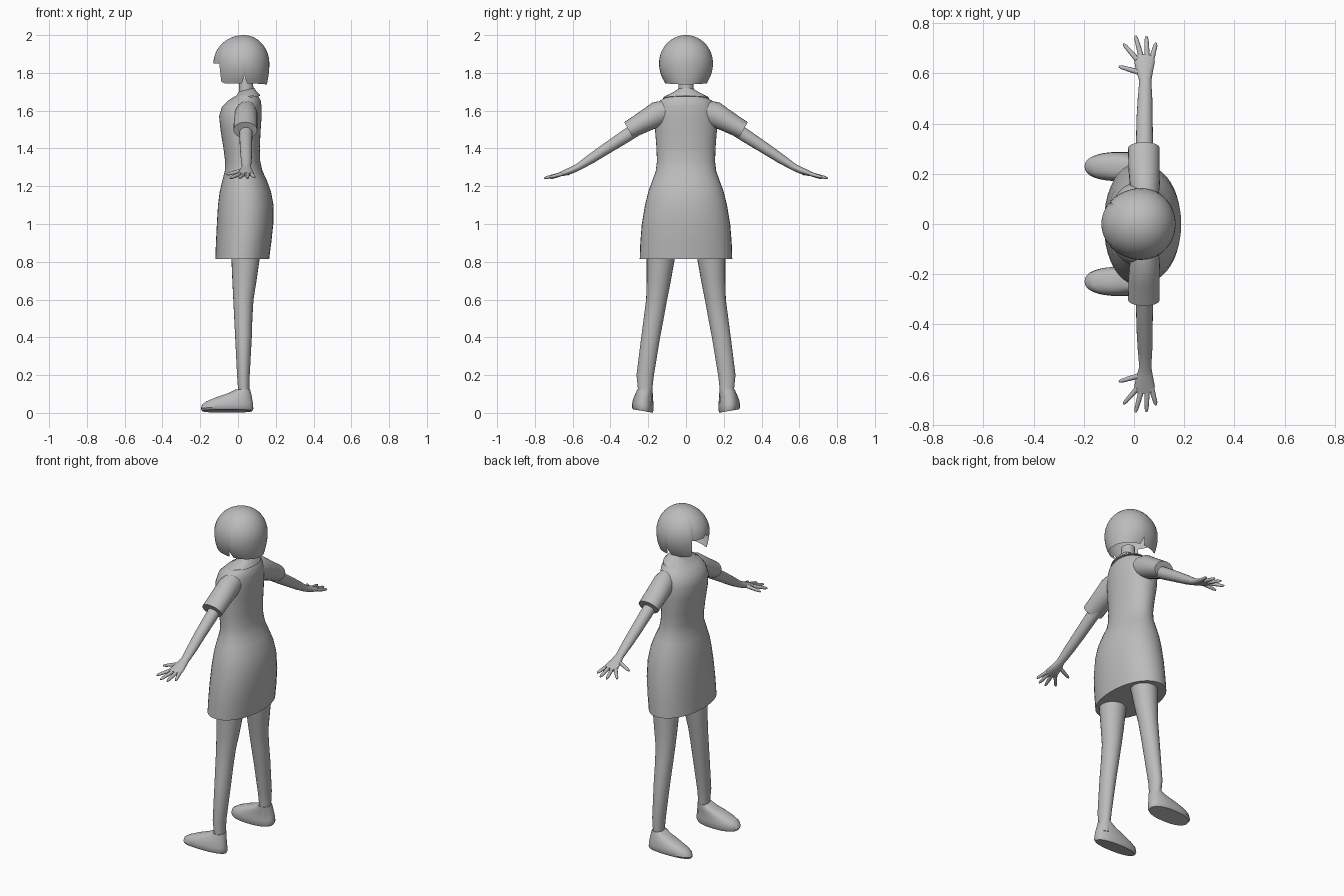
import bpy, bmesh, math
from mathutils import Vector

GREY = bpy.data.materials.new("plain_grey")
GREY.diffuse_color = (0.5, 0.5, 0.5, 1)


def finish(name, bm, angle=40):
    bmesh.ops.recalc_face_normals(bm, faces=bm.faces)
    me = bpy.data.meshes.new(name)
    bm.to_mesh(me)
    bm.free()
    me.materials.append(GREY)
    ob = bpy.data.objects.new(name, me)
    bpy.context.collection.objects.link(ob)
    bpy.ops.object.select_all(action='DESELECT')
    ob.select_set(True)
    bpy.context.view_layer.objects.active = ob
    bpy.ops.object.shade_smooth_by_angle(angle=math.radians(angle))
    return ob


def loft(name, rings, n=24, power=2.0, angle=40):
    """Skin closed rings given as (centre, u vector, v vector), capped at both ends."""
    bm = bmesh.new()
    loops = []
    for c, u, v in rings:
        loop = []
        for i in range(n):
            a = 2 * math.pi * i / n
            ca, sa = math.cos(a), math.sin(a)
            p = 2 / power
            ca = math.copysign(abs(ca) ** p, ca)
            sa = math.copysign(abs(sa) ** p, sa)
            loop.append(bm.verts.new(Vector(c) + Vector(u) * ca + Vector(v) * sa))
        loops.append(loop)
    for a, b in zip(loops, loops[1:]):
        for i in range(n):
            j = (i + 1) % n
            bm.faces.new((a[i], a[j], b[j], b[i]))
    bm.faces.new(loops[0])
    bm.faces.new(loops[-1])
    return finish(name, bm, angle)


def level(rows):
    """Horizontal rings from (z, x min, x max, y min, y max)."""
    return [(((x0 + x1) / 2, (y0 + y1) / 2, z), ((x1 - x0) / 2, 0, 0), (0, (y1 - y0) / 2, 0))
            for z, x0, x1, y0, y1 in rows]


def tube(points):
    """Rings across a path of (x, y, z, half width, half thickness)."""
    out = []
    for i, (x, y, z, w, t) in enumerate(points):
        a = Vector(points[max(i - 1, 0)][:3])
        b = Vector(points[min(i + 1, len(points) - 1)][:3])
        d = (b - a).normalized()
        v = d.cross(Vector((1, 0, 0))).normalized()
        out.append(((x, y, z), v.cross(d) * w, v * t))
    return out


def interp(table, x):
    for (x0, y0), (x1, y1) in zip(table, table[1:]):
        if x <= x1:
            return y0 + (y1 - y0) * (x - x0) / (x1 - x0)
    return table[-1][1]


# dress: skirt, waist and bodice
dress = [(0.815, -0.12, 0.165, 0.245), (0.9, -0.117, 0.176, 0.242), (1.0, -0.112, 0.187, 0.234),
         (1.1, -0.106, 0.188, 0.217), (1.17, -0.097, 0.175, 0.2), (1.23, -0.083, 0.153, 0.178),
         (1.28, -0.07, 0.13, 0.16), (1.33, -0.068, 0.118, 0.154), (1.4, -0.077, 0.115, 0.156),
         (1.5, -0.093, 0.12, 0.164), (1.57, -0.1, 0.125, 0.164), (1.62, -0.085, 0.125, 0.155),
         (1.655, -0.05, 0.12, 0.135), (1.68, -0.01, 0.105, 0.09), (1.7, 0.008, 0.085, 0.055)]
loft("dress", level([(z, a, b, -w, w) for z, a, b, w in dress]), 40, 2.1)

# neck
loft("neck", level([(1.62, -0.01, 0.09, -0.055, 0.055), (1.7, 0.005, 0.083, -0.042, 0.042),
                    (1.77, 0.005, 0.078, -0.038, 0.038)]), 20)

# collar lying on the shoulders, lower in front
loft("collar", [((0.04, 0, 1.664), (0.078, 0, 0.014), (0, 0.122, 0)),
                ((0.04, 0, 1.672), (0.076, 0, 0.014), (0, 0.118, 0)),
                ((0.045, 0, 1.692), (0.052, 0, 0.012), (0, 0.075, 0)),
                ((0.045, 0, 1.71), (0.041, 0, 0.01), (0, 0.046, 0))], 32)

for s, side in ((1, "left"), (-1, "right")):
    def path(pts):
        return tube([(x, s * y, z, w, t) for x, y, z, w, t in pts])

    # short sleeve
    loft(side + "_sleeve", path([(0.045, 0.09, 1.605, 0.05, 0.055), (0.043, 0.15, 1.582, 0.06, 0.067),
                                 (0.04, 0.22, 1.543, 0.062, 0.057),
                                 (0.039, 0.303, 1.497, 0.063, 0.048)]), 24)
    # arm and palm
    loft(side + "_arm", path([(0.042, 0.25, 1.51, 0.036, 0.036), (0.042, 0.33, 1.458, 0.034, 0.034),
                              (0.042, 0.42, 1.4, 0.032, 0.03), (0.044, 0.5, 1.347, 0.029, 0.026),
                              (0.045, 0.57, 1.302, 0.024, 0.019), (0.043, 0.605, 1.285, 0.032, 0.018),
                              (0.042, 0.645, 1.27, 0.041, 0.015), (0.043, 0.672, 1.262, 0.037, 0.01)]), 20)
    # fingers and thumb: base x, y, z then tip x, y, z
    digits = [(0.013, 0.655, 1.266, -0.042, 0.718, 1.243), (0.03, 0.662, 1.264, 0.006, 0.75, 1.243),
              (0.052, 0.662, 1.264, 0.05, 0.748, 1.243), (0.07, 0.655, 1.266, 0.088, 0.722, 1.247),
              (0.02, 0.605, 1.284, -0.06, 0.628, 1.262)]
    for k, d in enumerate(digits):
        a, b = Vector(d[:3]), Vector(d[3:])
        pts = [(*a.lerp(b, t), r, r) for t, r in
               ((0, 0.011), (0.5, 0.0095), (0.85, 0.008), (1, 0.004))]
        loft(side + ("_thumb" if k == 4 else "_finger_%d" % (k + 1)), path(pts), 10)

    def rows(table):
        return level([(z, x0, x1, s * y0, s * y1) for z, x0, x1, y0, y1 in table])

    # leg
    loft(side + "_leg", rows([(0.06, 0.0, 0.065, 0.18, 0.26), (0.13, 0.0, 0.06, 0.178, 0.255),
                              (0.2, -0.005, 0.062, 0.17, 0.262), (0.4, -0.015, 0.073, 0.137, 0.237),
                              (0.5, -0.02, 0.076, 0.118, 0.224), (0.6, -0.025, 0.082, 0.1, 0.211),
                              (0.7, -0.03, 0.098, 0.08, 0.208), (0.84, -0.036, 0.118, 0.055, 0.208)]), 24)
    # shoe, its sole tipped slightly inward
    shoe = rows([(0.01, -0.19, 0.075, 0.177, 0.28), (0.022, -0.197, 0.081, 0.171, 0.287),
                 (0.045, -0.19, 0.08, 0.171, 0.285), (0.062, -0.165, 0.077, 0.173, 0.282),
                 (0.085, -0.11, 0.073, 0.175, 0.274), (0.105, -0.05, 0.069, 0.176, 0.265),
                 (0.125, -0.01, 0.064, 0.177, 0.258)])
    shoe = [(c, u, (v[0], v[1], 0.009 * (1 - i / 6))) for i, (c, u, v) in enumerate(shoe)]
    loft(side + "_shoe", shoe, 32, 2.3)

# bobbed hair: an open shell with fringe, face opening and side locks
HEM = [(0, 1.865), (6, 1.85), (36, 1.85), (39, 1.752), (48, 1.745), (86, 1.745),
       (92, 1.785), (98, 1.745), (180, 1.738)]
half = [0, 6, 13, 20, 28, 36, 39, 43, 48, 55, 63, 71, 79, 86, 92, 98] + list(range(106, 180, 8))
angles = half + [180] + [360 - a for a in reversed(half[1:])]


def hair_point(deg, t):
    hem = interp(HEM, min(deg, 360 - deg))
    z = hem + (2.0 - hem) * math.sin(t * math.pi / 2)
    c, sn = math.cos(math.radians(deg)), math.sin(math.radians(deg))
    rx, dx = (0.16, 0.01) if c > 0 else (0.136, 0.013)
    ry, dy = 0.143, 0.036
    if z > 1.85:
        k = math.sqrt(max(0, 1 - ((z - 1.85) / 0.15) ** 2))
        rx, ry = rx * k, ry * k
    else:
        k = ((1.85 - z) / 0.11) ** 2
        rx, ry = rx - dx * k, ry - dy * k
    return (0.03 - rx * c, ry * sn, z)


bm = bmesh.new()
ROWS = 18
grid = [[bm.verts.new(hair_point(a, r / ROWS)) for a in angles] for r in range(ROWS)]
crown = bm.verts.new((0.03, 0, 2.0))
for i in range(len(angles)):
    j = (i + 1) % len(angles)
    for lo, hi in zip(grid, grid[1:]):
        bm.faces.new((lo[i], lo[j], hi[j], hi[i]))
    bm.faces.new((grid[-1][i], grid[-1][j], crown))
finish("hair", bm, 60)
